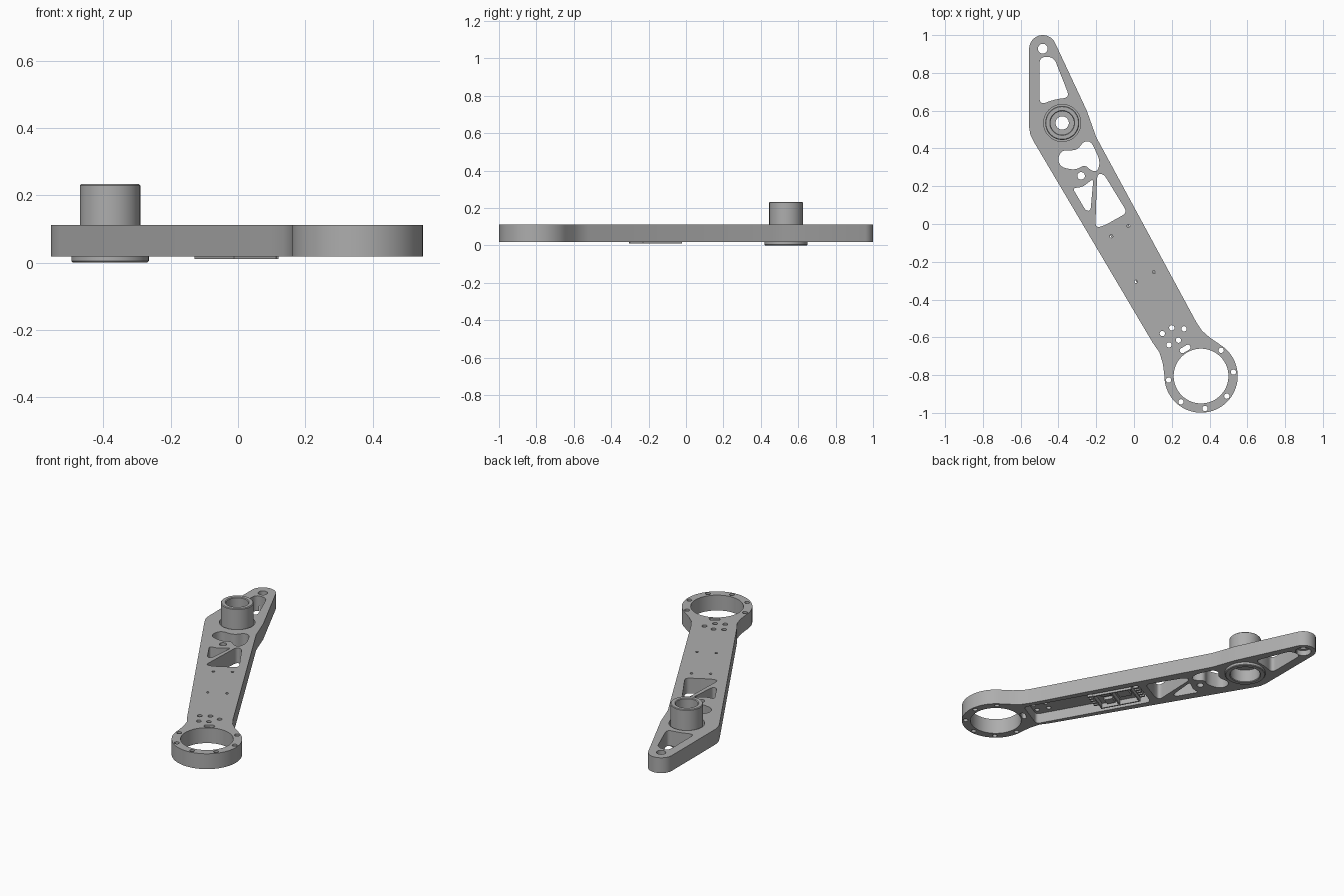
import bpy, bmesh
from math import sin, cos, radians, pi, atan2
from mathutils import Vector, Matrix

cube = bpy.data.objects.get("Cube")
if cube:
    bpy.data.objects.remove(cube)

metal = bpy.data.materials.new("machined grey")
metal.use_nodes = True
GREY = (0.42, 0.42, 0.42, 1)
metal.diffuse_color = GREY
metal.node_tree.nodes["Principled BSDF"].inputs["Base Color"].default_value = GREY

BOTTOM, TOP, FLOOR = 0.018, 0.111, 0.08


def arc(cx, cy, r, start=0, end=360, n=32):
    """Points on an arc; a full circle does not repeat its first point."""
    steps = n if end - start == 360 else n - 1
    return [(cx + r * cos(radians(start + (end - start) * i / steps)),
             cy + r * sin(radians(start + (end - start) * i / steps))) for i in range(n)]


def rounded(points, r, n=6):
    """Polygon with its corners rounded by short quadratic curves."""
    pts = [Vector(p) for p in points]
    out = []
    for i, p in enumerate(pts):
        a, b = pts[i - 1] - p, pts[(i + 1) % len(pts)] - p
        a = p + a.normalized() * min(r, a.length * 0.48)
        b = p + b.normalized() * min(r, b.length * 0.48)
        for k in range(n):
            t = k / (n - 1)
            out.append(a * (1 - t) ** 2 + p * 2 * t * (1 - t) + b * t * t)
    return out


def prisms(name, loops, z0, z1):
    """One object holding an upright prism for every outline."""
    bm = bmesh.new()
    for loop in loops:
        face = bm.faces.new([bm.verts.new((p[0], p[1], z0)) for p in loop])
        ext = bmesh.ops.extrude_face_region(bm, geom=[face])
        verts = [v for v in ext["geom"] if isinstance(v, bmesh.types.BMVert)]
        bmesh.ops.translate(bm, vec=(0, 0, z1 - z0), verts=verts)
    bmesh.ops.recalc_face_normals(bm, faces=bm.faces[:])
    return finish(name, bm)


def finish(name, bm):
    mesh = bpy.data.meshes.new(name)
    bm.to_mesh(mesh)
    bm.free()
    mesh.materials.append(metal)
    obj = bpy.data.objects.new(name, mesh)
    bpy.context.collection.objects.link(obj)
    return obj


def activate(obj):
    bpy.ops.object.select_all(action='DESELECT')
    obj.select_set(True)
    bpy.context.view_layer.objects.active = obj


def cut(target, cutter):
    cutter.hide_render = True
    mod = target.modifiers.new("cut", 'BOOLEAN')
    mod.operation, mod.solver, mod.object = 'DIFFERENCE', 'EXACT', cutter
    activate(target)
    bpy.ops.object.modifier_apply(modifier=mod.name)
    bpy.data.objects.remove(cutter)


def lathe(name, profile, x, y, n=64):
    """Closed ring profile of (radius, height) turned about a vertical axis."""
    bm = bmesh.new()
    rings = [[bm.verts.new((x + r * cos(2 * pi * i / n), y + r * sin(2 * pi * i / n), z))
              for i in range(n)] for r, z in profile]
    for a, b in zip(rings, rings[1:] + rings[:1]):
        for i in range(n):
            j = (i + 1) % n
            bm.faces.new((a[i], a[j], b[j], b[i]))
    bmesh.ops.recalc_face_normals(bm, faces=bm.faces[:])
    return finish(name, bm)


# Arm plate outline: clamp ring, right edge, pointed tip, left edge
RING, TIP, BOSS = (0.355, -0.805), (-0.483, 0.928), (-0.38, 0.535)
outline = arc(*RING, 0.194, 180, 415, 56)
outline += [(0.40, -0.60), (0.36, -0.565), (0.33, -0.52), (-0.2, 0.46), (-0.225, 0.53), (-0.25, 0.60)]
outline += arc(*TIP, 0.072, 25, 180, 20)
outline += [(-0.555, 0.51), (-0.548, 0.47), (-0.53, 0.435),
            (0.10, -0.63), (0.135, -0.68), (0.153, -0.74)]
arm = prisms("arm_plate", [outline], BOTTOM, TOP)

# Lightening windows
windows = [
    rounded([(-0.50, 0.885), (-0.425, 0.885), (-0.34, 0.67), (-0.42, 0.66), (-0.50, 0.63)], 0.035),
    rounded([(-0.405, 0.34), (-0.385, 0.39), (-0.30, 0.39), (-0.265, 0.44), (-0.225, 0.435),
             (-0.18, 0.335), (-0.19, 0.28), (-0.225, 0.28), (-0.26, 0.315), (-0.31, 0.285),
             (-0.385, 0.30)], 0.03),
    rounded([(-0.325, 0.19), (-0.275, 0.195), (-0.215, 0.24), (-0.23, 0.07), (-0.255, 0.07)], 0.02),
    rounded([(-0.195, 0.265), (-0.16, 0.265), (-0.035, 0.06), (-0.16, -0.01), (-0.205, -0.02)], 0.03),
]

# Through holes: bore, boss seat, tip, pivots, bolt circle, cable holes, slot
holes = [arc(*RING, 0.145, n=72), arc(*BOSS, 0.098, n=64), arc(*TIP, 0.026), arc(-0.28, 0.255, 0.02)]
for k in range(6):
    a = radians(52 - 45 * k)
    holes.append(arc(RING[0] + 0.173 * cos(a), RING[1] + 0.173 * sin(a), 0.014, n=20))
for x, y in [(0.15, -0.58), (0.2, -0.55), (0.265, -0.555), (0.185, -0.64), (0.235, -0.615)]:
    holes.append(arc(x, y, 0.014, n=20))
for x, y in [(-0.12, -0.065), (-0.03, -0.01), (0.105, -0.255), (0.01, -0.305)]:
    holes.append(arc(x, y, 0.008, n=16))
holes.append(arc(0.285, -0.653, 0.014, -60, 120, 10) + arc(0.256, -0.67, 0.014, 120, 300, 10))
cut(arm, prisms("through_cutter", windows + holes, -0.1, 0.3))

# Frame along the arm for the underside pocket and its contents
ALONG = Vector((-0.488, 0.873))
ACROSS = Vector((0.873, 0.488))
BOARD = Vector((-0.004, -0.163))


def rect(center, length, width, s=0, t=0):
    c = Vector(center) + ALONG * s + ACROSS * t
    return [c + ALONG * length * i / 2 + ACROSS * width * j / 2
            for i, j in ((-1, -1), (-1, 1), (1, 1), (1, -1))]


# Underside pocket and tip counterbore
cut(arm, prisms("pocket_cutter", [rounded(rect((0.0725, -0.328), 0.70, 0.2), 0.025)], -0.1, FLOOR))
cut(arm, prisms("tip_cutter", [arc(*TIP, 0.045)], -0.1, 0.05))

# Hollow bearing boss with bottom flange and inner web
boss = lathe("bearing_boss", [
    (0.085, 0.004), (0.089, 0), (0.111, 0), (0.115, 0.004), (0.115, BOTTOM), (0.09, BOTTOM),
    (0.09, 0.229), (0.086, 0.233), (0.066, 0.233), (0.062, 0.229), (0.062, 0.11), (0.035, 0.11),
    (0.035, 0.08), (0.085, 0.08)], *BOSS)

# Circuit board in the pocket, with chips and end connectors
board = prisms("circuit_board", [rect(BOARD, 0.24, 0.15)], 0.04, 0.048)
spacers = prisms("board_spacers", [rect(BOARD, 0.02, 0.02, s, t)
                                   for s in (-0.08, 0.08) for t in (-0.06, 0.06)], 0.048, FLOOR)
chips = prisms("board_chips", [rect(BOARD, 0.07, 0.06, 0.055, 0.02), rect(BOARD, 0.05, 0.05, -0.05, -0.03),
                               rect(BOARD, 0.06, 0.03, -0.05, 0.045)], 0.022, 0.04)
ribs = prisms("board_ribs", [rect(BOARD, 0.24, 0.008, 0, t) for t in (-0.072, 0.072)]
              + [rect(BOARD, 0.008, 0.135, s) for s in (-0.115, -0.005, 0.115)], 0.01, 0.04)
pins = prisms("connector_pins", [rect(BOARD, 0.03, 0.012, s, -0.05 + 0.025 * k)
                                 for s in (-0.14, 0.14) for k in range(5)], 0.024, 0.06)

for obj in (arm, boss):
    activate(obj)
    bpy.ops.object.shade_smooth_by_angle(angle=radians(30))
